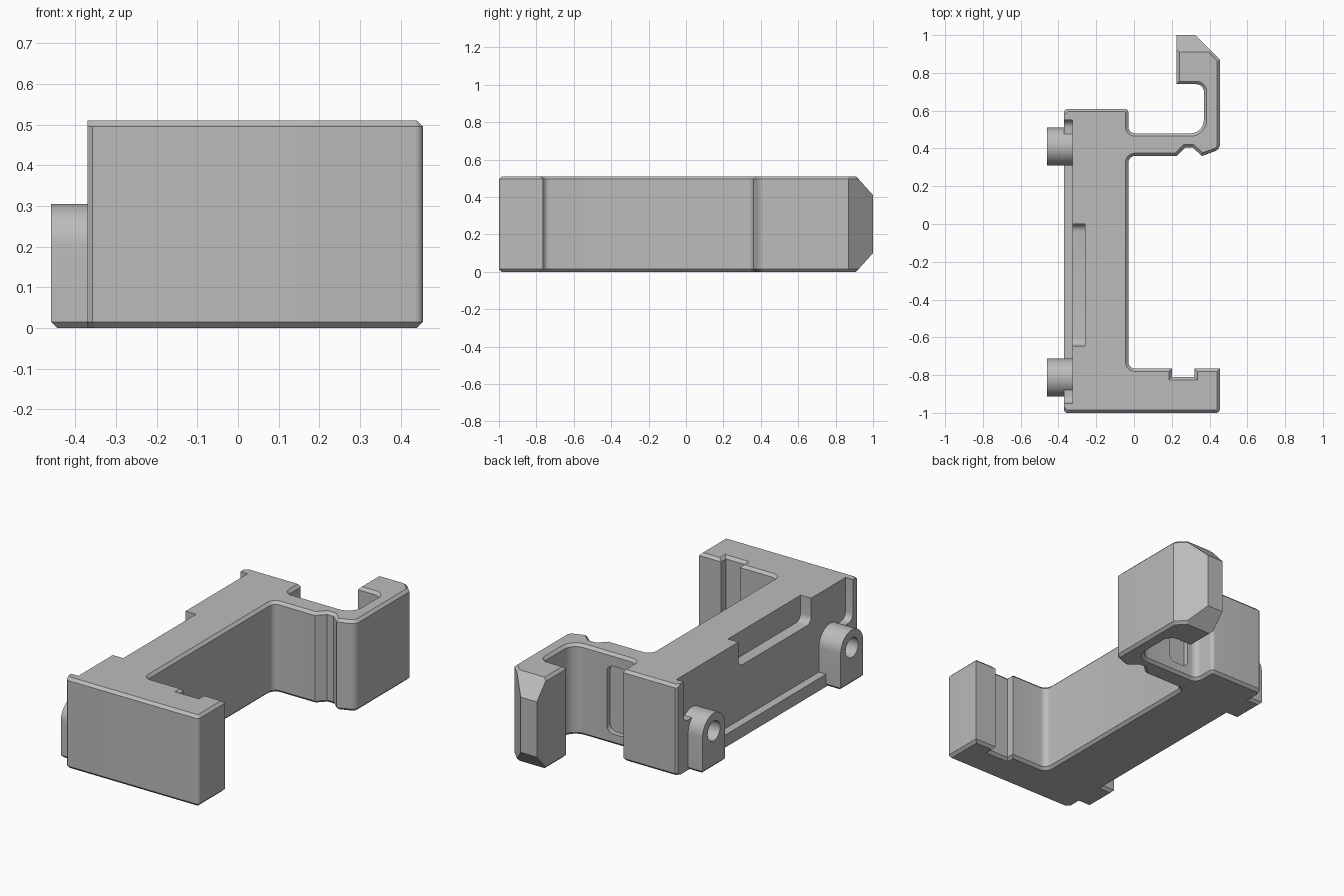
import bpy, bmesh, math
from mathutils import Vector

if "Cube" in bpy.data.objects:
    bpy.data.objects.remove(bpy.data.objects["Cube"], do_unlink=True)

HEIGHT = 0.51
CHAMFER = 0.015
LEFT_X = -0.37

grey = bpy.data.materials.new("plain grey")
grey.use_nodes = True
grey.diffuse_color = (0.5, 0.5, 0.5, 1)
grey.node_tree.nodes["Principled BSDF"].inputs["Base Color"].default_value = (0.5, 0.5, 0.5, 1)


def rounded(corners, steps=6):
    """Outline from (u, v) or (u, v, radius) corners."""
    out, n = [], len(corners)
    for i, c in enumerate(corners):
        p = Vector((c[0], c[1], 0))
        if len(c) == 2:
            out.append(p)
            continue
        r = c[2]
        a = (Vector((*corners[i - 1][:2], 0)) - p).normalized()
        b = (Vector((*corners[(i + 1) % n][:2], 0)) - p).normalized()
        half = a.angle(b) / 2
        t = r / math.tan(half)
        centre = p + (a + b).normalized() * (r / math.sin(half))
        start = (p + a * t - centre).normalized()
        end = (p + b * t - centre).normalized()
        for k in range(steps + 1):
            f = k / steps
            sweep = math.pi - 2 * half
            d = start * math.sin((1 - f) * sweep) + end * math.sin(f * sweep)
            out.append(centre + d.normalized() * r)
    return out


def prism(name, outline, lo, hi, axis, bevel_rule=None):
    """Extrude an outline along x (yz outline), y (xz outline) or z (xy outline)."""
    bm = bmesh.new()

    def place(p, w):
        return {"x": (w, p[0], p[1]), "y": (p[0], w, p[1]), "z": (p[0], p[1], w)}[axis]
    rings = [[bm.verts.new(place(p, w)) for p in outline] for w in (lo, hi)]
    bm.faces.new(rings[0])
    bm.faces.new(rings[1])
    n = len(outline)
    for i in range(n):
        j = (i + 1) % n
        bm.faces.new((rings[0][i], rings[0][j], rings[1][j], rings[1][i]))
    bmesh.ops.recalc_face_normals(bm, faces=bm.faces)
    if bevel_rule:
        edges = [e for e in bm.edges if bevel_rule(*[v.co for v in e.verts])]
        bmesh.ops.bevel(bm, geom=edges, offset=CHAMFER, segments=1,
                        affect="EDGES", clamp_overlap=False)
    mesh = bpy.data.meshes.new(name)
    bm.to_mesh(mesh)
    bm.free()
    mesh.materials.append(grey)
    obj = bpy.data.objects.new(name, mesh)
    bpy.context.collection.objects.link(obj)
    return obj


def combine(target, tool, operation):
    """Apply a boolean and discard the tool."""
    tool.hide_render = True
    mod = target.modifiers.new("boolean", "BOOLEAN")
    mod.operation, mod.object, mod.solver = operation, tool, "EXACT"
    bpy.context.view_layer.objects.active = target
    bpy.ops.object.modifier_apply(modifier=mod.name)
    bpy.data.objects.remove(tool, do_unlink=True)


# Main bracket: long back, front arm with a notch, rear arm with a hook
body_outline = rounded([
    (LEFT_X, -0.988), (-0.358, -1), (0.455, -1, 0.02),
    (0.455, -0.765), (0.32, -0.765), (0.32, -0.81), (0.2, -0.81), (0.2, -0.765),
    (-0.03, -0.765, 0.035), (-0.03, 0.36, 0.035),
    (0.225, 0.36), (0.27, 0.405), (0.31, 0.405), (0.36, 0.36),
    (0.455, 0.395, 0.04), (0.455, 0.87), (0.325, 1), (0.225, 1),
    (0.225, 0.74), (0.37, 0.74, 0.04), (0.37, 0.48, 0.07),
    (-0.03, 0.48, 0.035), (-0.03, 0.61, 0.02),
    (-0.358, 0.61), (LEFT_X, 0.598)])


def body_rim(a, b):
    on_back = max(a.x, b.x) < LEFT_X + 0.001
    return abs(a.z - b.z) < 1e-5 and not on_back


body = prism("bracket_body", body_outline, 0, HEIGHT, "z", body_rim)

# Sloped top and bottom of the hook tip
for flip in (False, True):
    wedge = [(0.9, 0.521), (1.08, 0.321), (1.08, 0.6), (0.9, 0.6)]
    if flip:
        wedge = [(y, HEIGHT - z) for y, z in wedge]
    combine(body, prism("tip_cutter", wedge, 0.1, 0.6, "x"), "DIFFERENCE")

# Shallow recess in the mounting face, stepping up around the lugs
recess = rounded([(-0.95, 0.6), (-0.95, 0.28, 0.04), (-0.81, 0.28), (-0.81, 0.07),
                  (0.41, 0.07), (0.41, 0.28), (0.55, 0.28, 0.04), (0.55, 0.6)])
combine(body, prism("recess_cutter", recess, -0.6, -0.325, "x"), "DIFFERENCE")

# Deeper pocket at the top of the recess
pocket = rounded([(-0.645, 0.6), (-0.645, 0.37, 0.04), (0, 0.37, 0.04), (0, 0.6)])
combine(body, prism("pocket_cutter", pocket, -0.6, -0.26, "x"), "DIFFERENCE")

# Upright blind slot in the rear arm
slot = rounded([(0.03, 0.06, 0.04), (0.155, 0.06, 0.04),
                (0.155, 0.44, 0.04), (0.03, 0.44, 0.04)])
combine(body, prism("slot_cutter", slot, 0.45, 0.55, "y"), "DIFFERENCE")


# Two round-topped mounting lugs with screw holes
def lug_rim(a, b):
    low = max(a.z, b.z) < 1e-5
    inner = min(a.x, b.x) > -0.33
    return low and not inner


for y in (0.41, -0.813):
    z, r = 0.205, 0.1
    arch = [(y + r * math.cos(math.pi * k / 20), z + r * math.sin(math.pi * k / 20))
            for k in range(21)]
    lug = prism("lug", arch + [(y - r, 0), (y + r, 0)], -0.46, -0.32, "x", lug_rim)
    combine(body, lug, "UNION")
    circle = [(y + 0.055 * math.cos(math.tau * k / 32), z + 0.055 * math.sin(math.tau * k / 32))
              for k in range(32)]
    combine(body, prism("hole_cutter", circle, -0.6, -0.24, "x"), "DIFFERENCE")

# Smooth the fillets, keep the edges sharp
bpy.ops.object.select_all(action="DESELECT")
body.select_set(True)
bpy.context.view_layer.objects.active = body
bpy.ops.object.shade_smooth_by_angle(angle=math.radians(25))
